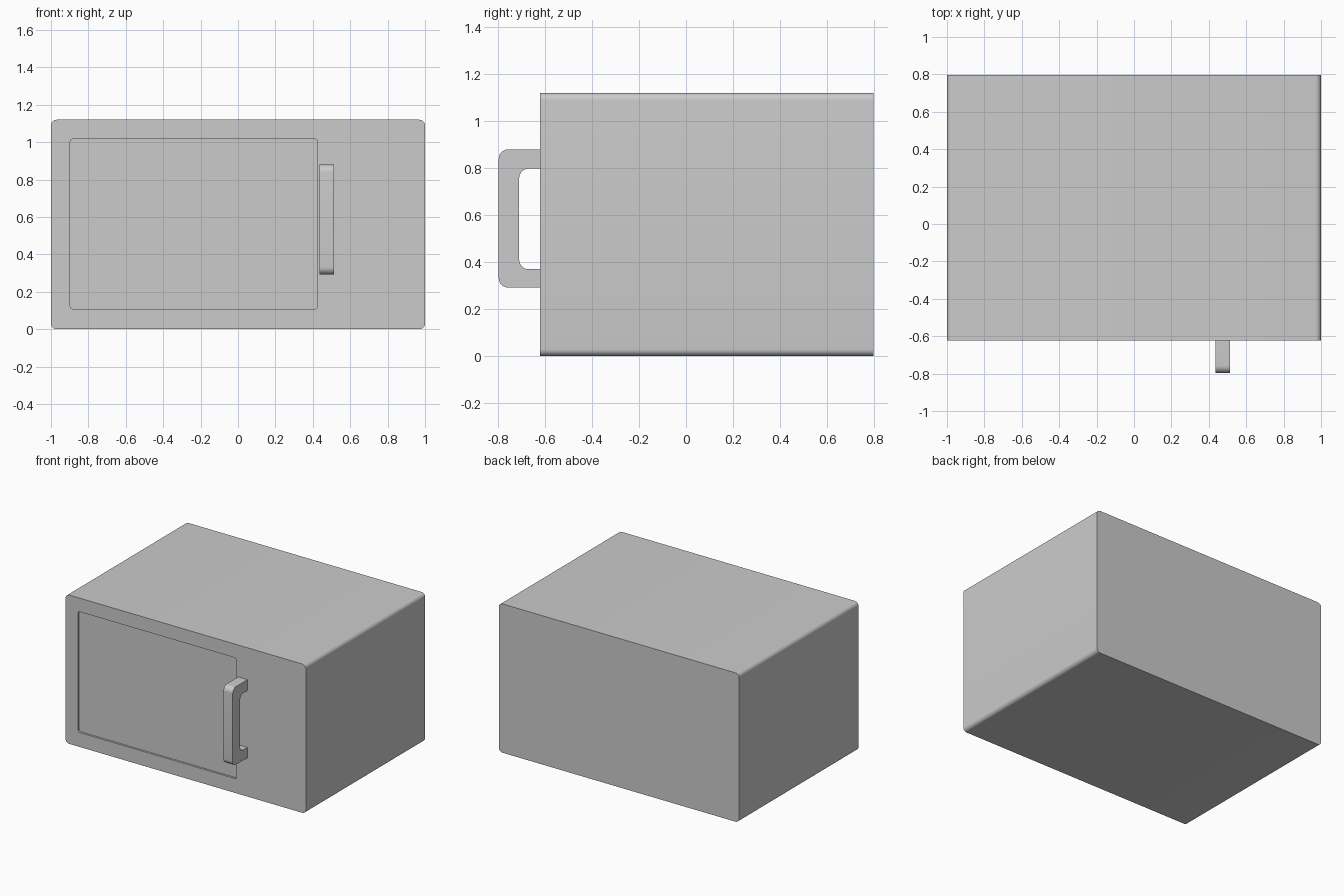
import bpy, bmesh, math
from mathutils import Vector

if "Cube" in bpy.data.objects:
    bpy.data.objects.remove(bpy.data.objects["Cube"])

SEG = 8


def fillet(corners):
    """Closed outline from (u, v, radius) corners, with each right angle rounded."""
    pts = []
    n = len(corners)
    for i, (u, v, r) in enumerate(corners):
        p = Vector((u, v))
        if r == 0:
            pts.append(p)
            continue
        a = (Vector(corners[i - 1][:2]) - p).normalized() * r
        b = (Vector(corners[(i + 1) % n][:2]) - p).normalized() * r
        for k in range(SEG + 1):
            t = math.pi / 2 * k / SEG
            pts.append(p + a * (1 - math.sin(t)) + b * (1 - math.cos(t)))
    return pts


def rounded_rect(x0, x1, z0, z1, r):
    return fillet([(x0, z0, r), (x1, z0, r), (x1, z1, r), (x0, z1, r)])


def loft(name, rings):
    """Skin matching rings of 3D points and cap both ends."""
    bm = bmesh.new()
    loops = [[bm.verts.new(p) for p in ring] for ring in rings]
    n = len(loops[0])
    for a, b in zip(loops, loops[1:]):
        for i in range(n):
            j = (i + 1) % n
            bm.faces.new((a[i], a[j], b[j], b[i]))
    bm.faces.new(loops[0])
    bm.faces.new(loops[-1])
    bmesh.ops.recalc_face_normals(bm, faces=bm.faces)
    mesh = bpy.data.meshes.new(name)
    bm.to_mesh(mesh)
    bm.free()
    obj = bpy.data.objects.new(name, mesh)
    bpy.context.collection.objects.link(obj)
    bpy.ops.object.select_all(action='DESELECT')
    obj.select_set(True)
    bpy.context.view_layer.objects.active = obj
    bpy.ops.object.shade_smooth_by_angle(angle=math.radians(30))
    return obj


BACK, FRONT, RECESS = 0.797, -0.622, -0.607

# Oven housing with a shallow recessed door panel in the front
shell = rounded_rect(-1.0, 1.0, 0.0, 1.12, 0.03)
panel = rounded_rect(-0.897, 0.424, 0.108, 1.017, 0.015)
loft("oven_body", [[(p.x, y, p.y) for p in outline] for outline, y in
                   ((shell, BACK), (shell, FRONT), (panel, FRONT), (panel, RECESS))])

# Bracket handle: side profile extruded across its width
profile = fillet([(FRONT, 0.292, 0), (-0.797, 0.292, 0.04), (-0.797, 0.88, 0.04),
                  (FRONT, 0.88, 0), (FRONT, 0.798, 0), (-0.71, 0.798, 0.04),
                  (-0.71, 0.37, 0.04), (FRONT, 0.37, 0)])
loft("door_handle", [[(x, p.x, p.y) for p in profile] for x in (0.437, 0.514)])
